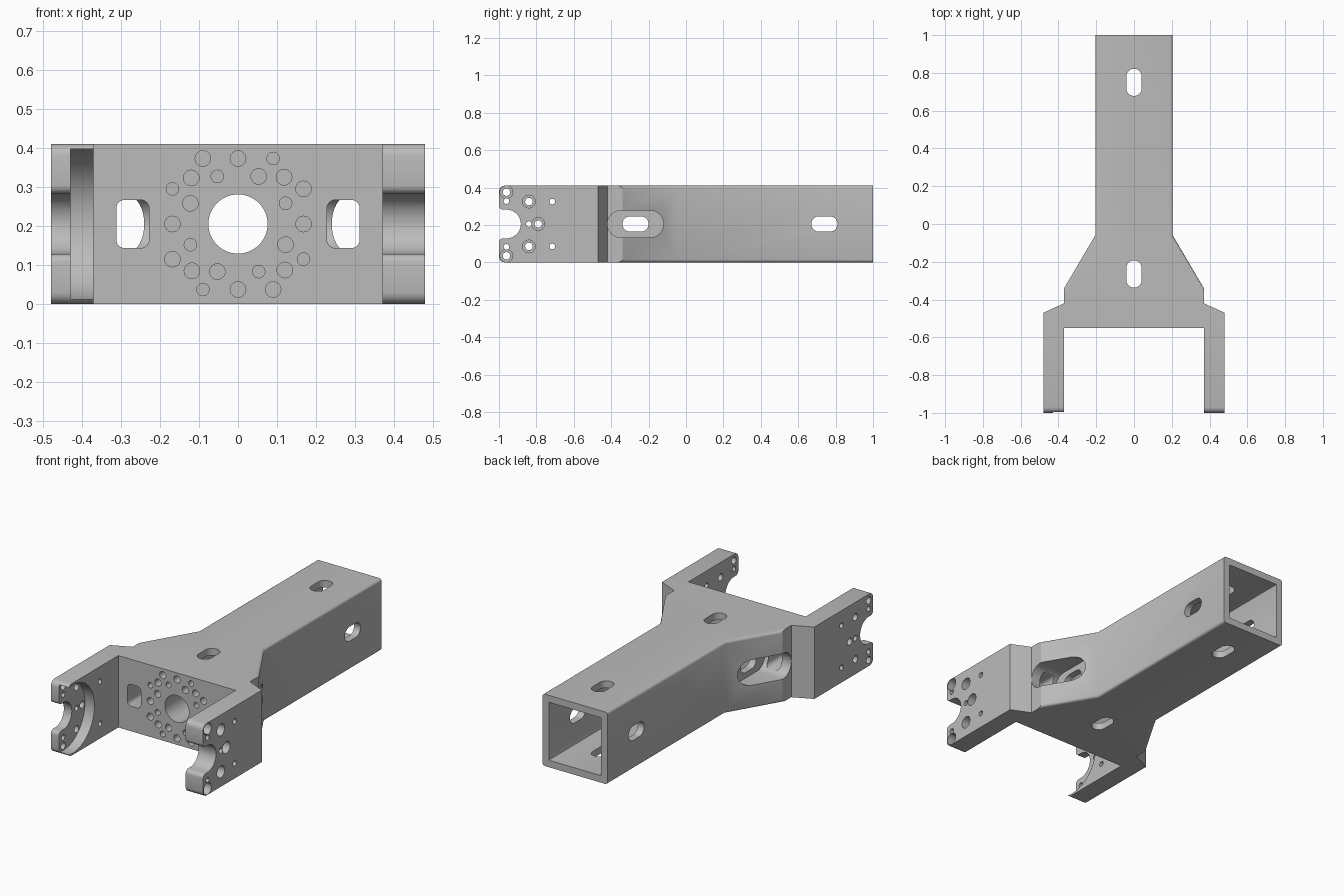
import bpy, bmesh, math
from mathutils import Vector

if "Cube" in bpy.data.objects:
    bpy.data.objects.remove(bpy.data.objects["Cube"], do_unlink=True)

H = 0.41
MID = H / 2
TIP = -0.96  # centre of the hub pattern on the fork arms

grey = bpy.data.materials.new("machined grey")
grey.use_nodes = True
colour = (0.5, 0.5, 0.5, 1)
grey.diffuse_color = colour
grey.node_tree.nodes["Principled BSDF"].inputs["Base Color"].default_value = colour


def rounded(cu, cv, hu, hv, r, seg=8):
    """Rounded rectangle; r equal to a half size gives a slot or circle."""
    pts = []
    for k, (su, sv) in enumerate([(1, 1), (-1, 1), (-1, -1), (1, -1)]):
        for i in range(seg + 1):
            a = math.pi / 2 * (k + i / seg)
            p = Vector((cu + su * (hu - r) + r * math.cos(a), cv + sv * (hv - r) + r * math.sin(a)))
            if not pts or (p - pts[-1]).length > 1e-5:
                pts.append(p)
    if (pts[0] - pts[-1]).length < 1e-5:
        pts.pop()
    return pts


def circle(cu, cv, r):
    return rounded(cu, cv, r, r, r, 6)


def prism(bm, profile, axis, lo, hi):
    """Extrude a 2D profile along an axis."""
    def place(p, w):
        return {"x": (w, p[0], p[1]), "y": (p[0], w, p[1]), "z": (p[0], p[1], w)}[axis]
    a = [bm.verts.new(place(p, lo)) for p in profile]
    b = [bm.verts.new(place(p, hi)) for p in profile]
    bm.faces.new(a)
    bm.faces.new(b[::-1])
    n = len(a)
    for i in range(n):
        bm.faces.new((a[i], b[i], b[(i + 1) % n], a[(i + 1) % n]))


def finish(bm, name):
    bmesh.ops.recalc_face_normals(bm, faces=bm.faces[:])
    mesh = bpy.data.meshes.new(name)
    bm.to_mesh(mesh)
    bm.free()
    mesh.materials.append(grey)
    ob = bpy.data.objects.new(name, mesh)
    bpy.context.collection.objects.link(ob)
    return ob


# Body: tube, flared shoulders and fork arms in one outline
half = [(0.205, 1), (0.205, -0.06), (0.37, -0.34), (0.37, -0.42),
        (0.48, -0.47), (0.48, -1), (0.37, -1), (0.37, -0.55)]
bm = bmesh.new()
prism(bm, half + [(-x, y) for x, y in half[::-1]], "z", 0, H)


def bevel(width, test):
    edges = []
    for e in bm.edges:
        p, q = (v.co for v in e.verts)
        if abs(p.z - q.z) < 1e-4 and test(p, q):
            edges.append(e)
    bmesh.ops.bevel(bm, geom=edges, offset=width, segments=4, profile=0.5, affect="EDGES")


bevel(0.03, lambda p, q: p.y < -0.99 and q.y < -0.99)
bevel(0.015, lambda p, q: min(p.y, q.y) > -0.4 and p.x * q.x > 0)
body = finish(bm, "fork_bracket")

# Tube cavity, shoulder pockets and hub recess in the right arm
cut1 = bmesh.new()
prism(cut1, rounded(0, MID, 0.165, 0.165, 0.006, 2), "y", -0.38, 1.1)
for lo, hi in ((0.205, 0.6), (-0.6, -0.205)):
    prism(cut1, rounded(-0.27, MID, 0.15, 0.073, 0.073), "x", lo, hi)
prism(cut1, rounded(TIP, MID, 0.195, 0.195, 0.195, 14), "x", -0.43, -0.3)

# Front plate: bore, windows and bolt pattern; upright slots
cut2 = bmesh.new()
prism(cut2, rounded(0, MID, 0.076, 0.076, 0.076, 12), "y", -0.7, -0.36)
for s in (-1, 1):
    prism(cut2, rounded(s * 0.27, MID, 0.042, 0.062, 0.022), "y", -0.7, -0.3)
pattern = [(0, 0.168, 0.02), (0.118, 0.12, 0.02), (0.09, 0.168, 0.016),
           (-0.09, 0.168, 0.02), (-0.053, 0.122, 0.016), (0.053, 0.122, 0.02)]
for x, z, r in pattern:
    for turn in range(4):
        prism(cut2, circle(x, MID + z, r), "y", -0.7, -0.47)
        x, z = z, -x
for y in (-0.265, 0.75):
    prism(cut2, rounded(0, y, 0.041, 0.072, 0.041), "z", -0.1, 0.6)

# Cross slots and bolt holes through both arms
cut3 = bmesh.new()
for y in (-0.27, 0.74):
    prism(cut3, rounded(y, MID, 0.07, 0.041, 0.041), "x", -0.6, 0.6)
bolts = [(0, 0.17), (0, -0.17), (0.12, 0.12), (0.12, -0.12), (0.17, 0)]
pins = [(0, 0.122), (0, -0.122), (0.12, 0), (0.245, 0.12), (0.245, -0.12)]
for spots, r in ((bolts, 0.02), (pins, 0.015)):
    for y, z in spots:
        prism(cut3, circle(TIP + y, MID + z, r), "x", -0.6, 0.6)

# Open slot at the arm tips, with a rounded mouth
w, f = 0.077, 0.022
side = [(-1.1, w + f)]
side += [(-1 + f - f * math.cos(a), w + f - f * math.sin(a)) for a in [i * math.pi / 10 for i in range(6)]]
side += [(TIP + w * math.sin(a), w * math.cos(a)) for a in [i * math.pi / 20 for i in range(1, 10)]]
prism(cut3, [(y, MID + z) for y, z in side] + [(TIP + w, MID)]
      + [(y, MID - z) for y, z in side[::-1]], "x", -0.6, 0.6)

# Counterbores on the outside of the left arm
cut4 = bmesh.new()
for y, z in bolts:
    prism(cut4, circle(TIP + y, MID + z, 0.034), "x", 0.435, 0.6)

bpy.context.view_layer.objects.active = body
body.select_set(True)
for i, cut in enumerate((cut1, cut2, cut3, cut4)):
    cutter = finish(cut, f"cutter_{i + 1}")
    mod = body.modifiers.new(cutter.name, "BOOLEAN")
    mod.operation = "DIFFERENCE"
    mod.solver = "EXACT"
    mod.object = cutter
    bpy.ops.object.modifier_apply(modifier=mod.name)
    bpy.data.objects.remove(cutter, do_unlink=True)

bpy.ops.object.shade_smooth_by_angle(angle=math.radians(30))
